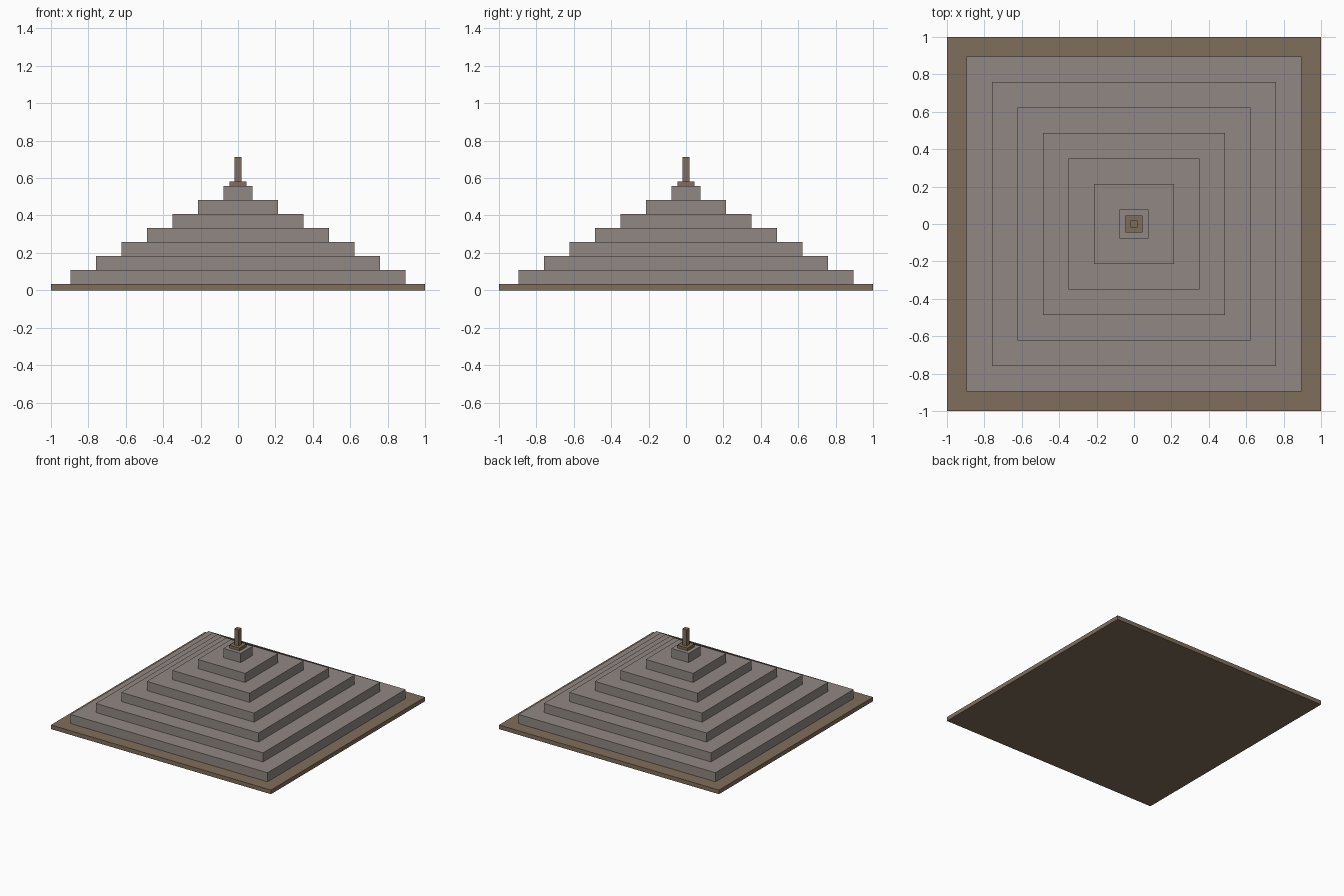
import bpy

if "Cube" in bpy.data.objects:
    bpy.data.objects.remove(bpy.data.objects["Cube"])


def material(name, rgb):
    m = bpy.data.materials.new(name)
    m.diffuse_color = (*rgb, 1.0)
    m.use_nodes = True
    m.node_tree.nodes["Principled BSDF"].inputs["Base Color"].default_value = m.diffuse_color
    return m


stone = material("grey_stone", (0.283, 0.245, 0.227))
earth = material("brown_earth", (0.216, 0.156, 0.105))


def slab(name, half, z0, z1, mat):
    """Square block centred on the z axis."""
    bpy.ops.mesh.primitive_cube_add(size=1, location=(0, 0, (z0 + z1) / 2))
    ob = bpy.context.object
    ob.name = name
    ob.scale = (2 * half, 2 * half, z1 - z0)
    bpy.ops.object.transform_apply(location=True, rotation=False, scale=True)
    ob.data.materials.append(mat)


# ground plinth
base_top = 0.034
slab("base_plinth", 1.0, 0.0, base_top, earth)

# seven evenly shrinking stone steps
step = 0.0748
for i in range(7):
    slab(f"step_{i + 1}", 0.896 - 0.1362 * i,
         base_top + step * i, base_top + step * (i + 1), stone)

# cap and square post on the summit
top = base_top + step * 7
slab("summit_cap", 0.046, top, 0.581, earth)
slab("summit_post", 0.019, 0.581, 0.713, earth)
